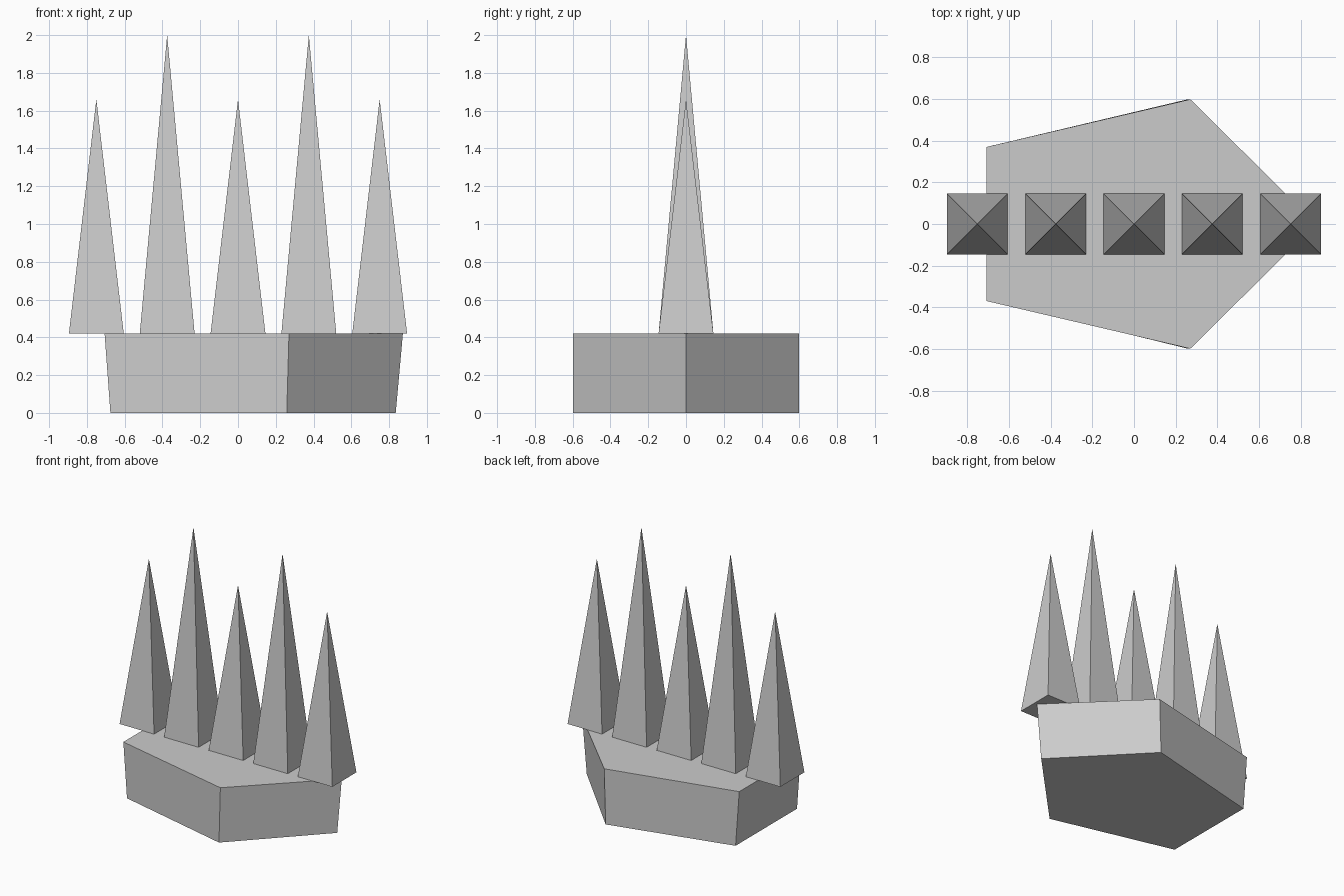
import bpy, bmesh
from math import cos, sin, pi

if "Cube" in bpy.data.objects:
    bpy.data.objects.remove(bpy.data.objects["Cube"])


def loft(name, rings, apex=None):
    """Join stacked rings of points into a closed solid, optionally ending in a point."""
    bm = bmesh.new()
    loops = [[bm.verts.new(p) for p in ring] for ring in rings]
    n = len(loops[0])
    bm.faces.new(loops[0][::-1])
    for a, b in zip(loops, loops[1:]):
        for i in range(n):
            j = (i + 1) % n
            bm.faces.new((a[i], a[j], b[j], b[i]))
    if apex:
        tip = bm.verts.new(apex)
        for i in range(n):
            bm.faces.new((loops[-1][i], loops[-1][(i + 1) % n], tip))
    else:
        bm.faces.new(loops[-1])
    bmesh.ops.recalc_face_normals(bm, faces=bm.faces)
    mesh = bpy.data.meshes.new(name)
    bm.to_mesh(mesh)
    bm.free()
    obj = bpy.data.objects.new(name, mesh)
    bpy.context.collection.objects.link(obj)
    return obj


def ring(sides, rx, ry, z, cx=0.0, turn=0.0):
    angles = [turn + 2 * pi * i / sides for i in range(sides)]
    return [(cx + rx * cos(a), ry * sin(a), z) for a in angles]


# Five-sided base block, flaring along x towards the top
TOP = 0.42
loft("base_block", [ring(5, 0.835, 0.628, 0), ring(5, 0.873, 0.628, TOP)])

# Row of square spikes, alternating short and tall
half = 0.145
r = half * 2 ** 0.5
for i, tip_z in enumerate((1.66, 2.0, 1.66, 2.0, 1.66)):
    x = (i - 2) * 0.375
    loft(f"spike_{i + 1}", [ring(4, r, r, TOP + 0.001, x, pi / 4)], (x, 0, tip_z))
